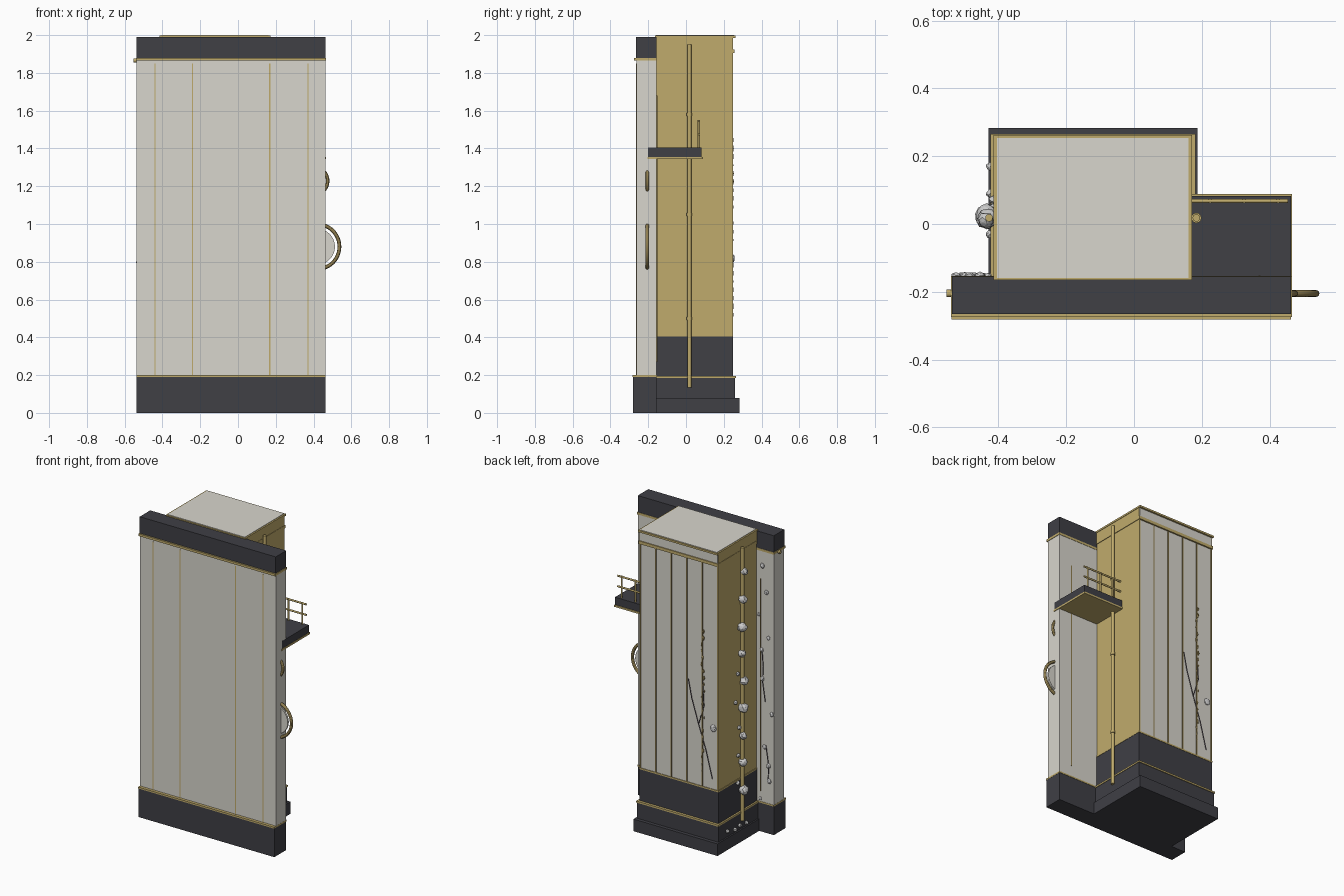
import bpy, bmesh, math, random
from mathutils import Vector

random.seed(7)


def material(name, rgb):
    m = bpy.data.materials.new(name)
    m.diffuse_color = (*rgb, 1)
    return m


STONE = material("pale_stone", (0.69, 0.67, 0.61))
DARK = material("charcoal", (0.05, 0.05, 0.06))
GOLD = material("gold", (0.53, 0.41, 0.15))
BRONZE = material("bronze", (0.28, 0.21, 0.08))
CRACK = material("crack", (0.06, 0.05, 0.06))


def finish(name, bm, mat=None, smooth=False):
    me = bpy.data.meshes.new(name)
    bm.to_mesh(me)
    bm.free()
    ob = bpy.data.objects.new(name, me)
    bpy.context.collection.objects.link(ob)
    if mat:
        me.materials.append(mat)
    if smooth:
        bpy.context.view_layer.objects.active = ob
        ob.select_set(True)
        bpy.ops.object.shade_smooth_by_angle(angle=math.radians(40))
        ob.select_set(False)
    return ob


def box(name, x, y, z, mat):
    bm = bmesh.new()
    bmesh.ops.create_cube(bm, size=1)
    for v in bm.verts:
        v.co = [a[0] + (c + 0.5) * (a[1] - a[0]) for a, c in zip((x, y, z), v.co)]
    return finish(name, bm, mat)


def rod(name, a, b, r, mat, n=16):
    a, b = Vector(a), Vector(b)
    bm = bmesh.new()
    bmesh.ops.create_cone(bm, cap_ends=True, segments=n, radius1=r, radius2=r, depth=(b - a).length)
    q = (b - a).to_track_quat('Z', 'Y')
    for v in bm.verts:
        v.co = q @ v.co + (a + b) / 2
    return finish(name, bm, mat, True)


def ring(name, c, big, small, mat):
    bpy.ops.mesh.primitive_torus_add(location=c, rotation=(math.pi / 2, 0, 0), major_radius=big,
                                     minor_radius=small, major_segments=48, minor_segments=12)
    ob = bpy.context.object
    ob.name = name
    ob.data.materials.append(mat)
    bpy.ops.object.shade_smooth_by_angle()


def rock(name, c, r, squash=(1, 1, 1), mat=None):
    bm = bmesh.new()
    bmesh.ops.create_icosphere(bm, subdivisions=2, radius=r)
    for v in bm.verts:
        k = random.uniform(0.86, 1.1)
        v.co = [c[i] + v.co[i] * k * squash[i] for i in range(3)]
    finish(name, bm, mat)


def crack(name, pts, r=0.003):
    for a, b in zip(pts, pts[1:]):
        rod(name, a, b, r, CRACK, 6)


# Front slab with foot, cap and gold bands
L, R = -0.537, 0.463
box("slab", (L, R), (-0.263, -0.155), (0.19, 1.88), STONE)
box("slab_foot", (L, R), (-0.28, -0.155), (0, 0.19), DARK)
box("slab_foot_band", (L - 0.001, R + 0.001), (-0.282, -0.153), (0.19, 0.2), GOLD)
box("slab_cap", (L, R), (-0.265, -0.155), (1.88, 1.99), DARK)
box("slab_cap_band", (L - 0.003, R + 0.003), (-0.275, -0.153), (1.865, 1.88), GOLD)
for x in (-0.44, -0.24, 0.168, 0.37):
    box("slab_front_seam", (x - 0.003, x + 0.003), (-0.266, -0.26), (0.2, 1.85), GOLD)
for x in (-0.44, 0.37):
    box("slab_back_seam", (x - 0.003, x + 0.003), (-0.158, -0.152), (0.27, 1.68), BRONZE)

# Rear tower: stepped base, gold flanks, pale back and roof
box("plinth", (-0.43, 0.188), (-0.16, 0.283), (0, 0.08), DARK)
box("base_step", (-0.42, 0.178), (-0.16, 0.26), (0.08, 0.185), DARK)
box("base_band", (-0.423, 0.181), (-0.16, 0.265), (0.185, 0.196), GOLD)
box("dado", (-0.412, 0.168), (-0.16, 0.248), (0.196, 0.405), DARK)
box("dado_band", (-0.414, 0.17), (-0.16, 0.25), (0.405, 0.415), GOLD)
box("tower", (-0.41, 0.166), (-0.16, 0.243), (0.41, 1.99), GOLD)
box("back_panel", (-0.403, 0.159), (0.2, 0.246), (0.415, 1.99), STONE)
box("cornice_lower", (-0.414, 0.17), (-0.16, 0.256), (1.905, 1.925), GOLD)
box("frieze", (-0.408, 0.164), (-0.16, 0.25), (1.925, 1.985), STONE)
for x in (-0.412, 0.162):
    box("frieze_flank", (x, x + 0.006), (-0.16, 0.249), (1.925, 1.985), GOLD)
box("cornice_upper", (-0.415, 0.171), (-0.165, 0.262), (1.985, 1.997), GOLD)
box("roof", (-0.405, 0.161), (-0.159, 0.254), (1.99, 2.0), STONE)
for i in range(6):
    x = 0.163 - i * 0.114
    box("back_seam", (x - 0.004, x + 0.004), (0.24, 0.25), (0.415, 1.905), GOLD if i in (0, 5) else BRONZE)

# Drain pipes with collars on both flanks
for x in (0.184, -0.428):
    rod("pipe", (x, 0.018, 0.135), (x, 0.018, 1.95), 0.011, GOLD)
    for z in (0.5, 1.05, 1.58):
        rod("pipe_collar", (x, 0.018, z - 0.008), (x, 0.018, z + 0.008), 0.015, GOLD)

# Side balcony with railing
box("balcony", (0.16, R + 0.001), (-0.2, 0.083), (1.355, 1.405), DARK)
box("balcony_soffit", (0.16, R + 0.004), (-0.205, 0.089), (1.343, 1.355), GOLD)
for z in (1.475, 1.545):
    rod("rail", (0.166, 0.068, z), (0.455, 0.068, z), 0.006, GOLD, 10)
for x in (0.225, 0.325, 0.425):
    rod("rail_post", (x, 0.068, 1.4), (x, 0.068, 1.55), 0.006, GOLD, 10)

# Ring handles, disc and side pin
ring("large_ring", (0.418, -0.205, 0.88), 0.119, 0.01, BRONZE)
rod("ring_disc", (0.418, -0.211, 0.88), (0.418, -0.199, 0.88), 0.095, STONE, 48)
ring("small_ring", (0.4, -0.205, 1.228), 0.075, 0.009, BRONZE)
rod("side_pin", (-0.553, -0.205, 1.866), (-0.5, -0.205, 1.866), 0.011, GOLD)

# Growths climbing the left pipe and gathered at its foot
for i in range(9):
    z = 1.79 - i * 0.181
    rock("pipe_growth", (-0.435 + random.uniform(-0.006, 0.006), 0.018 + random.uniform(-0.01, 0.015), z),
         (0.024, 0.027, 0.031)[i % 3])
    y = random.uniform(0.05, 0.1)
    if i > 3:
        rock("flank_growth", (-0.415, y - 0.02, z + 0.05), 0.013)
for y, z in ((-0.03, 0.1), (0.04, 0.11), (0.09, 0.1), (0.17, 0.12)):
    rock("foot_growth", (-0.424, y, z), 0.013)

# Growths and crack on the back of the slab
for i, z in enumerate((1.77, 1.6, 1.44, 1.3, 1.21, 1.02, 0.8, 0.57, 0.45, 0.35, 0.22)):
    x = (-0.455, -0.485, -0.43, -0.5, -0.45, -0.455, -0.525, -0.47, -0.5, -0.505, -0.44)[i]
    rock("slab_growth", (x, -0.152, z), random.uniform(0.01, 0.017), (1, 0.7, 1.1))
crack("slab_crack", [(-0.45, -0.154, 1.22), (-0.46, -0.154, 1.1), (-0.455, -0.154, 1.0), (-0.475, -0.154, 0.87)])
crack("slab_crack", [(-0.48, -0.154, 0.58), (-0.5, -0.154, 0.45), (-0.495, -0.154, 0.34)])

# Cracks and growth on the tower back
crack("tower_crack", [(-0.19, 0.247, 1.1), (-0.215, 0.247, 0.98), (-0.265, 0.247, 0.82),
                      (-0.32, 0.247, 0.66), (-0.367, 0.247, 0.48)])
crack("tower_crack", [(-0.265, 0.247, 0.82), (-0.305, 0.247, 0.95), (-0.295, 0.247, 1.12)])
for i in range(22):
    z = 0.52 + i * 0.044
    rock("seam_debris", (-0.297 + random.uniform(-0.012, 0.012), 0.247, z), random.uniform(0.004, 0.009),
         (0.8, 0.7, 2), BRONZE)
rock("back_growth", (-0.375, 0.246, 0.82), 0.024, (1, 0.5, 1))
